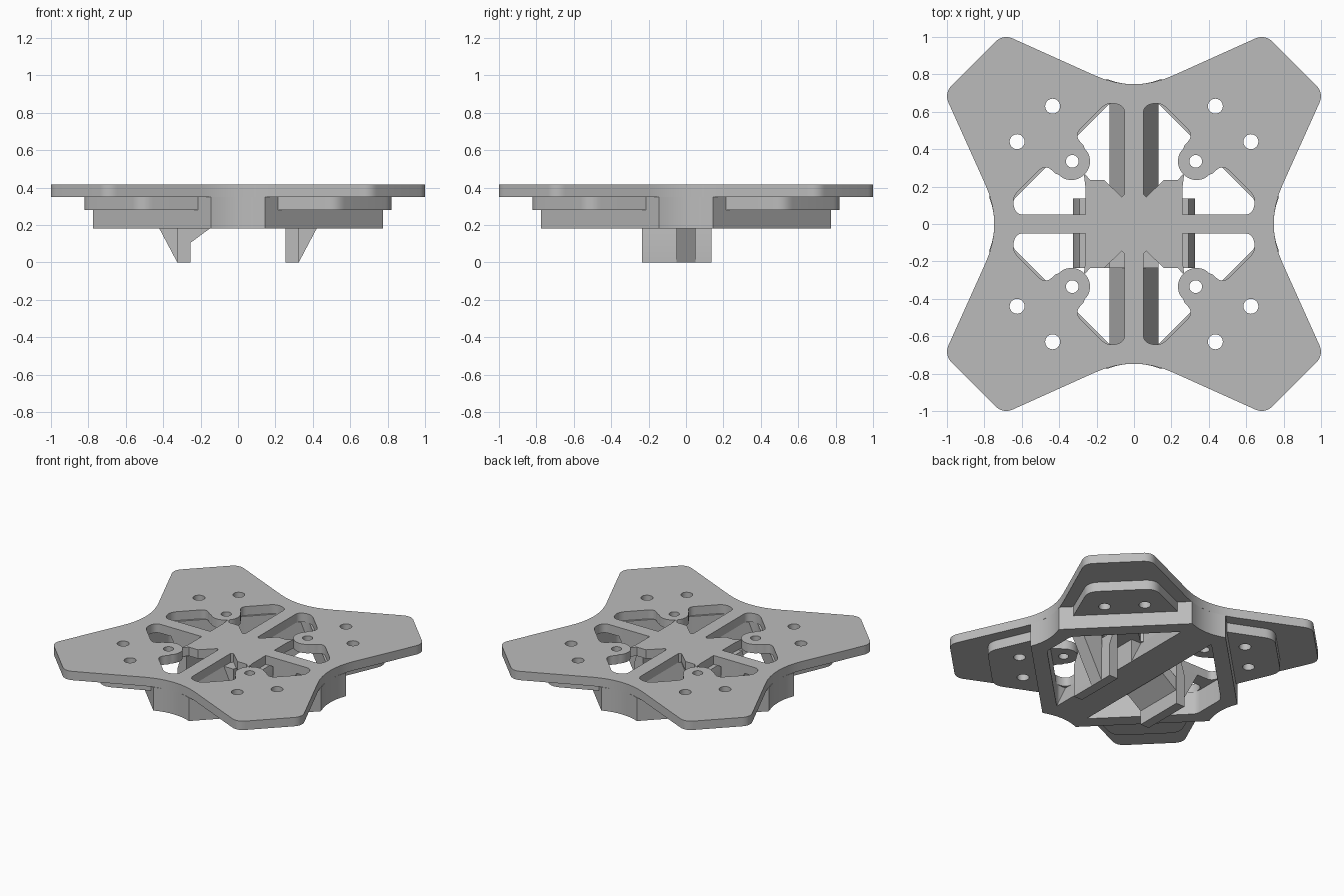
import bpy, bmesh, math
from mathutils import Vector

cube = bpy.data.objects.get("Cube")
if cube:
    bpy.data.objects.remove(cube, do_unlink=True)

grey = bpy.data.materials.new("plain_grey")
grey.use_nodes = True
colour = (0.5, 0.5, 0.5, 1)
grey.diffuse_color = colour
grey.node_tree.nodes["Principled BSDF"].inputs["Base Color"].default_value = colour


def finish(name, mesh):
    """Clean a mesh, link it and smooth only its gentle curves."""
    bm = bmesh.new()
    bm.from_mesh(mesh)
    bmesh.ops.remove_doubles(bm, verts=bm.verts, dist=0.0005)
    bmesh.ops.recalc_face_normals(bm, faces=bm.faces)
    bm.to_mesh(mesh)
    bm.free()
    mesh.materials.clear()
    mesh.materials.append(grey)
    obj = bpy.data.objects.new(name, mesh)
    bpy.context.collection.objects.link(obj)
    bpy.ops.object.select_all(action='DESELECT')
    obj.select_set(True)
    bpy.context.view_layer.objects.active = obj
    bpy.ops.object.shade_smooth_by_angle(angle=math.radians(25))
    return obj


def rounded(points, steps=8):
    """Round each corner (x, y, tangent length) of a polygon."""
    out = []
    for i, (x, y, d) in enumerate(points):
        p = Vector((x, y))
        if d == 0:
            out.append(p)
            continue
        a = p + (Vector(points[i - 1][:2]) - p).normalized() * d
        b = p + (Vector(points[(i + 1) % len(points)][:2]) - p).normalized() * d
        for k in range(steps + 1):
            t = k / steps
            out.append(a * (1 - t) ** 2 + p * 2 * t * (1 - t) + b * t * t)
    return out


def four_turns(quarter):
    points = []
    for turn in range(4):
        points += quarter
        quarter = [(-y, x, d) for x, y, d in quarter]
    return points


def circle(x, y, r, start=0, end=360, n=24):
    angles = [math.radians(start + (end - start) * k / n) for k in range(n)]
    return [Vector((x + r * math.cos(a), y + r * math.sin(a))) for a in angles]


def slab(name, loops, z0, z1):
    """Extrude an outline with holes between two heights."""
    curve = bpy.data.curves.new(name, 'CURVE')
    curve.dimensions = '2D'
    curve.fill_mode = 'BOTH'
    curve.extrude = (z1 - z0) / 2
    for loop in loops:
        spline = curve.splines.new('POLY')
        spline.points.add(len(loop) - 1)
        for point, co in zip(spline.points, loop):
            point.co = (co[0], co[1], 0, 1)
        spline.use_cyclic_u = True
    temp = bpy.data.objects.new(name + "_curve", curve)
    bpy.context.collection.objects.link(temp)
    graph = bpy.context.evaluated_depsgraph_get()
    mesh = bpy.data.meshes.new_from_object(temp.evaluated_get(graph))
    bpy.data.objects.remove(temp, do_unlink=True)
    for v in mesh.vertices:
        v.co.z += (z0 + z1) / 2
    return finish(name, mesh)


def prism(name, profile, y0, y1):
    """Extrude an x-z profile along y."""
    bm = bmesh.new()
    face = bm.faces.new([bm.verts.new((x, y0, z)) for x, z in profile])
    extra = bmesh.ops.extrude_face_region(bm, geom=[face])["geom"]
    moved = [g for g in extra if isinstance(g, bmesh.types.BMVert)]
    bmesh.ops.translate(bm, verts=moved, vec=(0, y1 - y0, 0))
    mesh = bpy.data.meshes.new(name)
    bm.to_mesh(mesh)
    bm.free()
    return finish(name, mesh)


def window(start):
    """Triangular opening that bends round the screw boss."""
    boss = circle(0.33, 0.335, 0.095, 225, 125, 12)
    tail = [(0.27, 0.42, 0), (0.32, 0.475, 0.05), (0.14, 0.655, 0.05), (0.05, 0.63, 0.04)]
    return rounded([(x, y, 0) for x, y in start] + [(p.x, p.y, 0) for p in boss] + tail)


Z_FRAME, Z_PAD, Z_PLATE, Z_TOP = 0.18, 0.28, 0.35, 0.415
quadrants = [(sx, sy) for sx in (1, -1) for sy in (1, -1)]

# Top plate with openings and screw holes
plate = [rounded(four_turns([(0, 0.70, 0.23), (-0.70, 1.015, 0.06), (-1.015, 0.70, 0.06)]))]
tall = window([(0.05, 0.16), (0.065, 0.145), (0.16, 0.235), (0.235, 0.235)])
wide = [Vector((p.y, p.x)) for p in window([(0.05, 0.26), (0.2, 0.26)])]
pad_holes = [(0.435, 0.63), (0.625, 0.44)]
for sx, sy in quadrants:
    for shape in (tall, wide):
        plate.append([(p.x * sx, p.y * sy) for p in shape])
    plate.append(circle(0.33 * sx, 0.335 * sy, 0.034))
    plate += [circle(x * sx, y * sy, 0.04) for x, y in pad_holes]
slab("top_plate", plate, Z_PLATE, Z_TOP)

# Eight-sided frame under the plate
outer = rounded(four_turns([(0.145, 0.775, 0), (0, 0.72, 0.15), (-0.145, 0.775, 0)]))
inner = rounded(four_turns([(0.125, 0.65, 0.03), (-0.125, 0.65, 0.03)]))
slab("frame_ring", [outer, inner], Z_FRAME, Z_PLATE)

# Raised pads under the four arms
half = [(0.62, 0.36, 0), (0.96, 0.225, 0.07)]
trapezoid = rounded([(s, -t, d) for s, t, d in half] + [(s, t, d) for s, t, d in reversed(half)])
root = math.sqrt(0.5)
for i, (sx, sy) in enumerate(quadrants):
    edge = [((p.x - p.y) * root * sx, (p.x + p.y) * root * sy) for p in trapezoid]
    holes = [circle(x * sx, y * sy, 0.04) for x, y in pad_holes]
    slab(f"arm_pad_{i + 1}", [edge] + holes, Z_PAD, Z_PLATE)

# Long spine with sloping sides and its centre block
prism("spine", [(-0.13, Z_FRAME), (0.13, Z_FRAME), (0.05, Z_PLATE), (-0.05, Z_PLATE)], -0.68, 0.68)
prism("centre_block", [(-0.13, Z_FRAME), (0.13, Z_FRAME), (0.13, Z_PLATE), (-0.13, Z_PLATE)],
      -0.235, 0.13)

# Clip legs with outer ribs
leg = [(0.255, 0), (0.325, 0), (0.325, 0.24), (0.292, Z_PLATE), (0.255, Z_PLATE)]
rib = [(0.32, 0), (0.325, 0), (0.51, Z_PLATE), (0.32, Z_PLATE)]
for side, sx in (("left", 1), ("right", -1)):
    prism(f"{side}_leg", [(x * sx, z) for x, z in leg], -0.235, 0.135)
    prism(f"{side}_leg_rib", [(x * sx, z) for x, z in rib], -0.05, 0.05)

# Brace joining the right leg to the block
prism("right_leg_brace", [(-0.26, 0.1), (-0.125, 0.2), (-0.125, 0.3), (-0.26, 0.2)], -0.235, 0.13)
